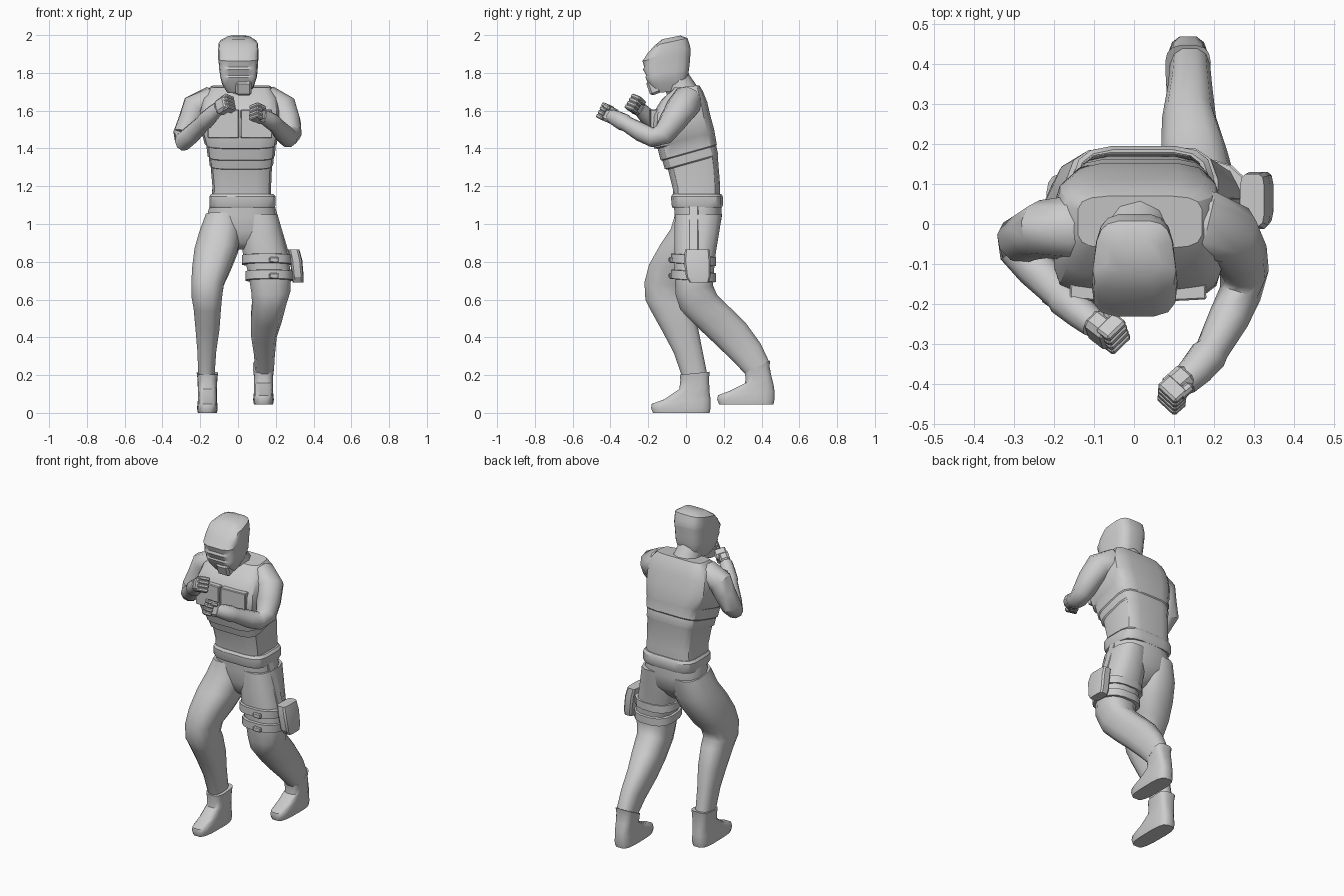
import bpy, math
from mathutils import Vector, Euler


def ring(z, x0, x1, y0, y1, slope=0.0, p=2.6, taper=0.0, n=16):
    """Rounded-box cross-section at height z; slope lifts its back edge."""
    cx, cy, rx, ry = (x0 + x1) / 2, (y0 + y1) / 2, (x1 - x0) / 2, (y1 - y0) / 2
    k = max(abs(math.cos(math.pi * (2 * i + 1) / n)) for i in range(n)) ** (2 / p)
    pts = []
    for i in range(n):
        a = math.pi * (2 * i + 1) / n
        c, s = math.cos(a), math.sin(a)
        u = math.copysign(abs(c) ** (2 / p), c) / k
        v = math.copysign(abs(s) ** (2 / p), s) / k
        pts.append(Vector((cx + u * rx * (1 - taper * v), cy + v * ry, z + slope * v * ry)))
    return pts


def loft(name, rings, angle=32):
    n = len(rings[0])
    verts = [v for r in rings for v in r]
    faces = [(j * n + i, j * n + (i + 1) % n, (j + 1) * n + (i + 1) % n, (j + 1) * n + i)
             for j in range(len(rings) - 1) for i in range(n)]
    faces += [tuple(range(n))[::-1], tuple(range((len(rings) - 1) * n, len(rings) * n))]
    me = bpy.data.meshes.new(name)
    me.from_pydata(verts, [], faces)
    ob = bpy.data.objects.new(name, me)
    bpy.context.collection.objects.link(ob)
    bpy.ops.object.select_all(action='DESELECT')
    bpy.context.view_layer.objects.active = ob
    ob.select_set(True)
    bpy.ops.object.mode_set(mode='EDIT')
    bpy.ops.mesh.select_all(action='SELECT')
    bpy.ops.mesh.normals_make_consistent(inside=False)
    bpy.ops.object.mode_set(mode='OBJECT')
    bpy.ops.object.shade_smooth_by_angle(angle=math.radians(angle))
    return ob


def tube(name, path, n=10):
    """Limb through (x, y, z, radius) points with rings square to the path."""
    P = [Vector(q[:3]) for q in path]
    rings, side = [], None
    for i, q in enumerate(path):
        d = (P[min(i + 1, len(P) - 1)] - P[max(i - 1, 0)]).normalized()
        side = side or d.orthogonal()
        side = (side - d * side.dot(d)).normalized()
        up = d.cross(side)
        rings.append([P[i] + q[3] * (side * math.cos(2 * math.pi * k / n) + up * math.sin(2 * math.pi * k / n))
                      for k in range(n)])
    return loft(name, rings, 40)


def box(name, loc, size, rot=(0, 0, 0), bevel=0.01):
    bpy.ops.mesh.primitive_cube_add(size=1, location=loc, rotation=rot)
    ob = bpy.context.object
    ob.name = name
    ob.scale = size
    bpy.ops.object.transform_apply(location=False, rotation=False, scale=True)
    m = ob.modifiers.new('bevel', 'BEVEL')
    m.width, m.segments = bevel, 1
    return ob


# torso: abdomen bands stepping out to the chest and sloping shoulders
loft('torso', [ring(*r, p=4.6) for r in [
    (1.12, -0.14, 0.175, -0.065, 0.18, 0.0),
    (1.20, -0.135, 0.175, -0.07, 0.18, 0.1),
    (1.325, -0.145, 0.18, -0.095, 0.168, 0.28),
    (1.33, -0.150, 0.186, -0.112, 0.17, 0.28),
    (1.375, -0.155, 0.19, -0.125, 0.16, 0.28),
    (1.38, -0.161, 0.195, -0.135, 0.163, 0.28),
    (1.44, -0.168, 0.20, -0.15, 0.152, 0.28),
    (1.445, -0.176, 0.205, -0.168, 0.152, 0.28),
    (1.53, -0.20, 0.22, -0.19, 0.13, 0.25),
    (1.61, -0.20, 0.22, -0.182, 0.112, 0.25),
    (1.68, -0.18, 0.205, -0.13, 0.09, 0.2),
    (1.728, -0.14, 0.17, -0.06, 0.07, 0.1)]])
# chest plates either side of the centre seam
for s in (-1, 1):
    box('chest_plate', (0.01 + s * 0.087, -0.170, 1.53), (0.166, 0.045, 0.15), (0.0, 0, s * 0.05), 0.004)

# neck and hooded head with stepped mask bands
tube('neck', [(0.01, 0.0, 1.66, 0.09), (0.005, -0.045, 1.75, 0.075), (0, -0.08, 1.82, 0.07)])
loft('head', [ring(*r, p=3.8, taper=0.12) for r in [
    (1.70, -0.055, 0.06, -0.165, -0.015, 0.1),
    (1.745, -0.08, 0.084, -0.197, 0.003, 0.1),
    (1.79, -0.091, 0.097, -0.215, 0.014, 0.12),
    (1.80, -0.091, 0.097, -0.211, 0.015, 0.12),
    (1.835, -0.096, 0.1, -0.227, 0.02, 0.14),
    (1.85, -0.096, 0.1, -0.221, 0.02, 0.15),
    (1.885, -0.1, 0.103, -0.231, 0.025, 0.17),
    (1.90, -0.1, 0.103, -0.219, 0.025, 0.18),
    (1.925, -0.1, 0.103, -0.205, 0.02, 0.2),
    (1.965, -0.098, 0.1, -0.165, 0.008, 0.22),
    (1.988, -0.062, 0.067, -0.125, -0.03, 0.2)]], 38)
box('chin_guard', (0.03, -0.172, 1.725), (0.085, 0.06, 0.08), (0.35, 0, 0), 0.012)

# pelvis and belt
loft('pelvis', [ring(*r) for r in [
    (1.12, -0.145, 0.19, -0.065, 0.185),
    (1.04, -0.165, 0.205, -0.06, 0.19),
    (0.96, -0.15, 0.195, -0.055, 0.175),
    (0.90, -0.06, 0.11, -0.035, 0.13),
    (0.865, -0.01, 0.06, 0.0, 0.09)]], 45)
loft('belt', [ring(*r, p=4.0) for r in [
    (1.085, -0.145, 0.193, -0.07, 0.188),
    (1.10, -0.152, 0.199, -0.077, 0.195),
    (1.145, -0.152, 0.199, -0.079, 0.195),
    (1.16, -0.142, 0.187, -0.07, 0.186)]])

# bent front leg
loft('front_leg', [ring(*r, n=12) for r in [
    (1.05, -0.17, 0.01, -0.055, 0.185, -0.1),
    (0.95, -0.205, 0.015, -0.08, 0.17, -0.2),
    (0.86, -0.23, 0.0, -0.135, 0.125, -0.25),
    (0.76, -0.243, -0.04, -0.195, 0.07, -0.2),
    (0.68, -0.247, -0.075, -0.22, 0.01, -0.1),
    (0.61, -0.245, -0.085, -0.215, 0.0, 0.1),
    (0.56, -0.235, -0.09, -0.185, 0.025, 0.2),
    (0.45, -0.225, -0.098, -0.125, 0.06, 0.2),
    (0.33, -0.215, -0.115, -0.065, 0.085, 0.15),
    (0.19, -0.21, -0.125, -0.02, 0.115)]], 60)
# straighter rear leg trailing backward
loft('rear_leg', [ring(*r, n=12) for r in [
    (1.05, 0.03, 0.21, -0.058, 0.19, 0.0),
    (0.95, 0.02, 0.235, -0.062, 0.175, 0.0),
    (0.85, 0.025, 0.26, -0.062, 0.158, 0.0),
    (0.74, 0.055, 0.28, -0.06, 0.148, 0.1),
    (0.65, 0.07, 0.277, -0.055, 0.143, 0.25),
    (0.585, 0.075, 0.255, -0.03, 0.165, 0.4),
    (0.50, 0.068, 0.232, 0.06, 0.245, 0.5),
    (0.42, 0.07, 0.205, 0.15, 0.32, 0.6),
    (0.32, 0.085, 0.195, 0.25, 0.395, 0.65),
    (0.235, 0.09, 0.19, 0.32, 0.44, 0.6)]], 60)


def boot(name, x, toe_y, heel_y, z, top):
    """Boot: toe-to-heel sole rising to a cuff, top = (z, y0, y1, slope)."""
    tz, t0, t1, sl = top
    w = 0.05
    loft(name, [ring(*r, p=3.4, taper=-0.04) for r in [
        (z, x - w, x + w, toe_y + 0.01, heel_y - 0.005),
        (z + 0.025, x - w - 0.004, x + w + 0.004, toe_y, heel_y),
        (z + 0.06, x - w, x + w, toe_y + 0.004, heel_y, 0.08),
        (z + 0.09, x - w, x + w, toe_y + 0.07, heel_y - 0.005, 0.15),
        (z + 0.13, x - w, x + w, (toe_y + 0.14 + t0) / 2, (heel_y - 0.005 + t1) / 2, sl / 2),
        (tz - 0.03, x - w - 0.002, x + w + 0.002, t0 - 0.005, t1, sl),
        (tz, x - w - 0.006, x + w + 0.006, t0 - 0.008, t1 + 0.004, sl)]], 45)


boot('front_boot', -0.162, -0.185, 0.13, 0.0, (0.21, -0.025, 0.122, 0.1))
boot('rear_boot', 0.135, 0.165, 0.468, 0.045, (0.245, 0.32, 0.442, 0.5))

# thigh straps with buckles, hanging strap and holster
for z, x0, x1 in ((0.81, 0.02, 0.285), (0.725, 0.04, 0.29)):
    loft('thigh_strap', [ring(z + dz, x0 + e, x1 - e, -0.08 + e, 0.16 - e, -0.08)
                         for dz, e in ((-0.025, 0.012), (-0.023, 0), (0.023, 0), (0.025, 0.012))])
    box('buckle', (0.19, -0.08, z), (0.05, 0.02, 0.03), (0, 0.05, 0.08), 0.005)
box('hanging_strap', (0.228, 0.04, 0.965), (0.012, 0.05, 0.27), (0, -0.29, 0), 0.003)
loft('holster', [ring(*r, p=4.5, n=12) for r in [
    (0.69, 0.29, 0.347, 0.02, 0.12), (0.72, 0.285, 0.348, 0.0, 0.13),
    (0.81, 0.275, 0.34, -0.012, 0.13), (0.865, 0.265, 0.325, -0.005, 0.125)]], 25)

# arms raised in guard, elbow bent
tube('raised_arm_left', [
    (0.13, 0.0, 1.61, 0.085), (0.185, -0.003, 1.64, 0.088), (0.236, -0.025, 1.61, 0.082),
    (0.262, -0.073, 1.54, 0.072), (0.276, -0.12, 1.475, 0.061), (0.265, -0.175, 1.457, 0.053),
    (0.237, -0.235, 1.485, 0.051), (0.195, -0.315, 1.53, 0.042), (0.186, -0.328, 1.537, 0.047),
    (0.155, -0.365, 1.557, 0.043), (0.125, -0.395, 1.572, 0.037)])
tube('raised_arm_right', [
    (-0.10, -0.005, 1.62, 0.08), (-0.165, -0.01, 1.645, 0.08), (-0.228, -0.013, 1.62, 0.073),
    (-0.252, -0.025, 1.55, 0.065), (-0.284, -0.04, 1.475, 0.061), (-0.287, -0.063, 1.44, 0.053),
    (-0.245, -0.112, 1.475, 0.05), (-0.18, -0.178, 1.54, 0.043), (-0.172, -0.187, 1.548, 0.047),
    (-0.13, -0.225, 1.59, 0.041), (-0.10, -0.25, 1.615, 0.036)])


def fist(name, wrist, tip, roll):
    """Palm block, four curled fingers and a thumb laid along wrist-to-tip."""
    a, b = Vector(wrist), Vector(tip)
    q = (b - a).to_track_quat('X', 'Z') @ Euler((roll, 0, 0)).to_quaternion()
    L = (b - a).length

    def part(n, off, size, bev):
        box(name + n, a + q @ Vector(off), size, q.to_euler(), bev)
    part('_palm', (L * 0.4, 0, 0), (L * 0.85, 0.06, 0.084), 0.014)
    for i in range(4):
        part('_finger', (L * 0.72, 0.01, -0.033 + i * 0.022), (L * 0.5, 0.066, 0.0225), 0.006)
    part('_thumb', (L * 0.5, 0.033, 0.03), (L * 0.5, 0.025, 0.026), 0.007)


fist('left_fist', (0.135, -0.38, 1.567), (0.07, -0.437, 1.597), 0.3)
fist('right_fist', (-0.105, -0.245, 1.61), (-0.04, -0.295, 1.652), -0.3)
